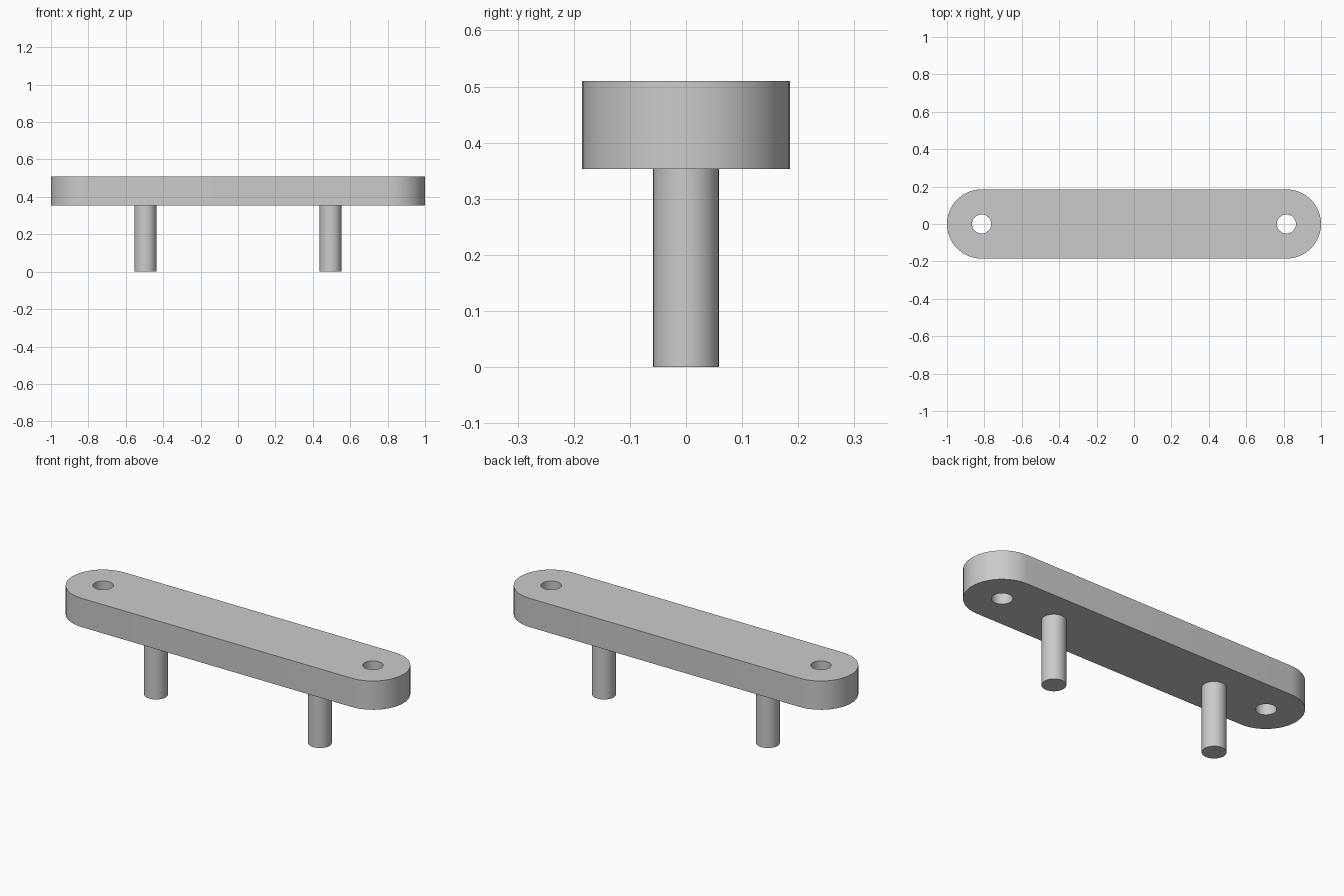
import bpy
import bmesh
import math

cube = bpy.data.objects.get("Cube")
if cube:
    bpy.data.objects.remove(cube, do_unlink=True)

# Dimensions
HALF_WIDTH = 0.185
END_X = 1.0 - HALF_WIDTH      # centre of each rounded end, and of its hole
HOLE_R = 0.051
BAR_BOTTOM, BAR_TOP = 0.353, 0.51
PEG_X, PEG_R = 0.495, 0.059

# Single grey material
grey = bpy.data.materials.new("plain grey")
grey.use_nodes = True
colour = (0.6, 0.6, 0.6, 1.0)
grey.diffuse_color = colour
grey.node_tree.nodes["Principled BSDF"].inputs["Base Color"].default_value = colour


def arc(cx, radius, start, sweep, steps):
    """Points along an arc centred on (cx, 0)."""
    return [(cx + radius * math.cos(start + sweep * i / steps),
             radius * math.sin(start + sweep * i / steps)) for i in range(steps + 1)]


def extruded(name, loops, z0, z1):
    """Solid from closed loops; the inner loops become through holes."""
    bm = bmesh.new()
    edges = []
    for loop in loops:
        verts = [bm.verts.new((x, y, z0)) for x, y in loop]
        edges += [bm.edges.new((verts[i - 1], verts[i])) for i in range(len(verts))]
    bmesh.ops.triangle_fill(bm, edges=edges, use_beauty=True)
    ext = bmesh.ops.extrude_face_region(bm, geom=bm.faces[:], use_keep_orig=True)
    top = [g for g in ext["geom"] if isinstance(g, bmesh.types.BMVert)]
    bmesh.ops.translate(bm, verts=top, vec=(0, 0, z1 - z0))
    bmesh.ops.recalc_face_normals(bm, faces=bm.faces[:])
    mesh = bpy.data.meshes.new(name)
    bm.to_mesh(mesh)
    bm.free()
    mesh.materials.append(grey)
    obj = bpy.data.objects.new(name, mesh)
    bpy.context.collection.objects.link(obj)
    bpy.ops.object.select_all(action='DESELECT')
    obj.select_set(True)
    bpy.context.view_layer.objects.active = obj
    bpy.ops.object.shade_smooth_by_angle(angle=math.radians(30))
    return obj


def circle(cx, radius, steps):
    return arc(cx, radius, 0, 2 * math.pi, steps)[:-1]


# Round-ended bar with a hole near each end
outline = (arc(END_X, HALF_WIDTH, -math.pi / 2, math.pi, 24)
           + arc(-END_X, HALF_WIDTH, math.pi / 2, math.pi, 24))
holes = [circle(side * END_X, HOLE_R, 32) for side in (-1, 1)]
extruded("bar", [outline] + holes, BAR_BOTTOM, BAR_TOP)

# Two round pegs below the bar
for side, label in ((1, "left"), (-1, "right")):
    extruded(label + "_peg", [circle(side * PEG_X, PEG_R, 32)], 0.0, BAR_BOTTOM)
